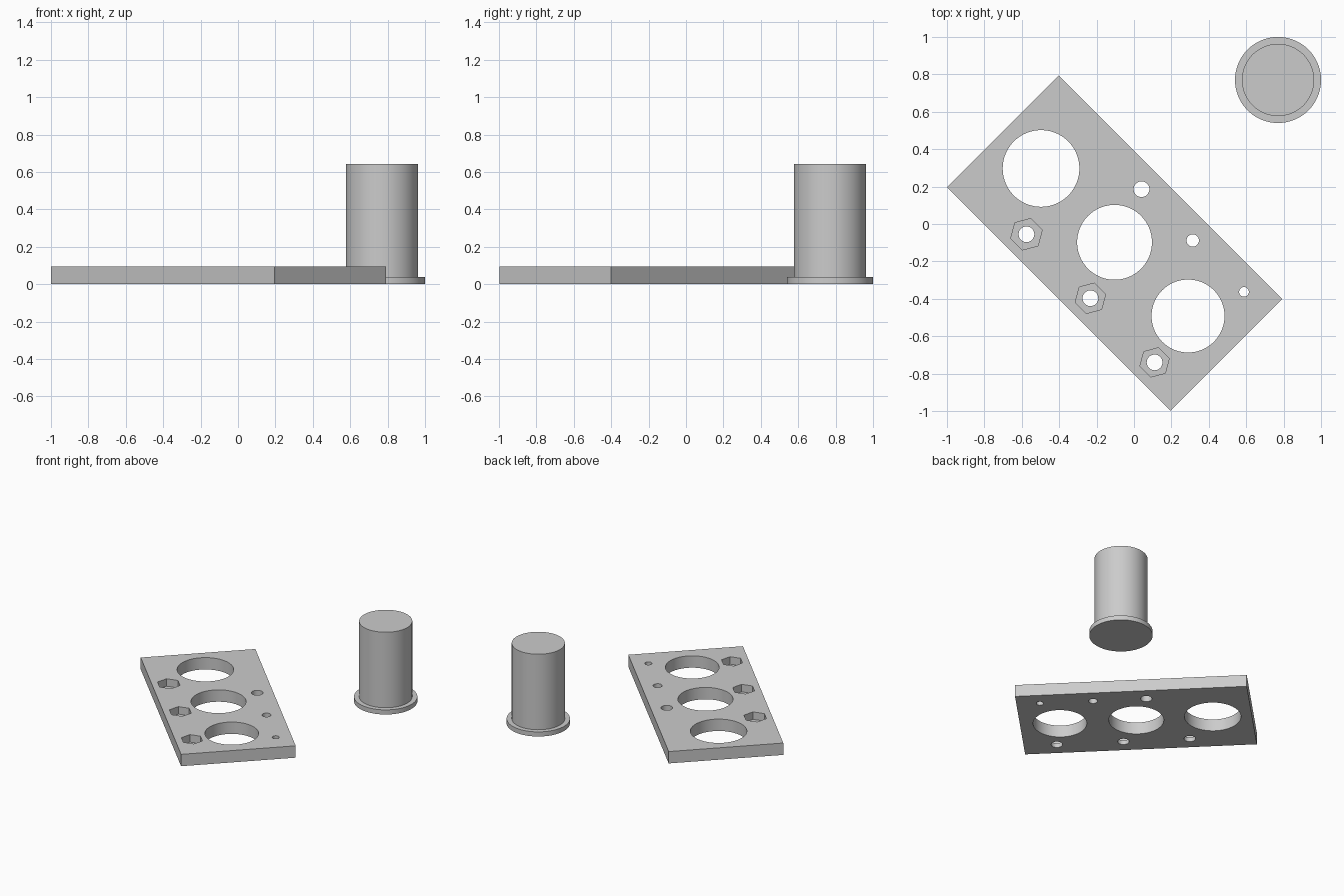
import bpy, math

if "Cube" in bpy.data.objects:
    bpy.data.objects.remove(bpy.data.objects["Cube"])

grey = bpy.data.materials.new("plain grey")
grey.diffuse_color = (0.6, 0.6, 0.6, 1)
grey.use_nodes = True
grey.node_tree.nodes["Principled BSDF"].inputs["Base Color"].default_value = grey.diffuse_color

THICK = 0.095        # plate thickness
POCKET_FLOOR = 0.035  # floor height of the nut pockets


def prism(name, x, y, r, z0, z1, sides=96, turn=0.0):
    """Upright prism; turn is the angle of its first corner."""
    bpy.ops.mesh.primitive_cylinder_add(
        vertices=sides, radius=r, depth=z1 - z0, location=(x, y, (z0 + z1) / 2),
        rotation=(0, 0, turn - math.pi / 2))
    ob = bpy.context.object
    ob.name = name
    ob.data.materials.append(grey)
    return ob


def boolean(target, other, operation):
    mod = target.modifiers.new(operation.lower(), 'BOOLEAN')
    mod.operation, mod.object, mod.solver = operation, other, 'EXACT'
    bpy.context.view_layer.objects.active = target
    bpy.ops.object.modifier_apply(modifier=mod.name)
    bpy.data.objects.remove(other, do_unlink=True)


def smooth(ob):
    bpy.ops.object.select_all(action='DESELECT')
    ob.select_set(True)
    bpy.context.view_layer.objects.active = ob
    bpy.ops.object.shade_smooth_by_angle(angle=math.radians(30))


# Flat gauge plate, turned 45 degrees
bpy.ops.mesh.primitive_cube_add(size=1, location=(-0.104, -0.102, THICK / 2))
plate = bpy.context.object
plate.name = "gauge_plate"
plate.scale = (1.689, 0.845, THICK)
plate.rotation_euler.z = -math.pi / 4
bpy.ops.object.transform_apply(location=True, rotation=True, scale=True)
plate.data.materials.append(grey)

# Round through holes: large bores, small holes, bolt holes
holes = [
    (-0.497, 0.297, 0.205), (-0.104, -0.098, 0.200), (0.289, -0.492, 0.195),
    (0.040, 0.186, 0.042), (0.314, -0.088, 0.033), (0.588, -0.363, 0.026),
    (-0.575, -0.055, 0.042), (-0.233, -0.397, 0.042), (0.110, -0.740, 0.042)]
for x, y, r in holes:
    boolean(plate, prism("hole_cutter", x, y, r, -0.1, 0.2, 96 if r > 0.1 else 48), 'DIFFERENCE')

# Hexagonal nut pockets, open at the top
for x, y, r in [(-0.575, -0.055, 0.087), (-0.233, -0.397, 0.084), (0.110, -0.740, 0.081)]:
    boolean(plate, prism("pocket_cutter", x, y, r, POCKET_FLOOR, 0.2, 6, math.radians(15)), 'DIFFERENCE')
smooth(plate)

# Test plug: wide flange with a tall round body
plug = prism("flanged_plug", 0.77, 0.77, 0.23, 0, 0.037)
boolean(plug, prism("plug_body", 0.77, 0.77, 0.193, 0.01, 0.642), 'UNION')
smooth(plug)
